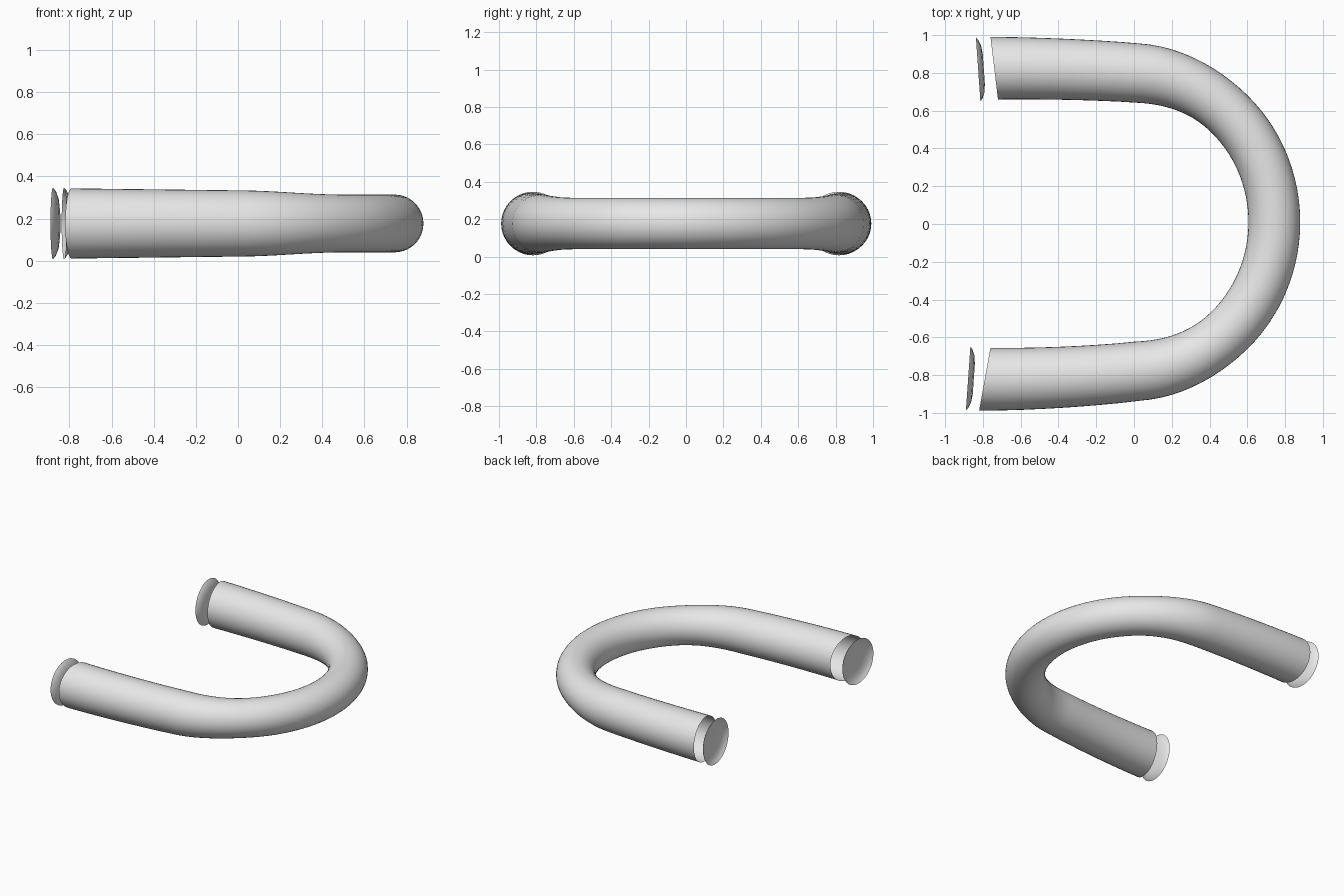
import bpy, bmesh, math
from mathutils import Vector

SIDES = 40
MID_Z = 0.177

cube = bpy.data.objects.get("Cube")
if cube:
    bpy.data.objects.remove(cube)

grey = bpy.data.materials.new("light grey")
grey.use_nodes = True
grey.diffuse_color = (0.8, 0.8, 0.8, 1)
grey.node_tree.nodes["Principled BSDF"].inputs["Base Color"].default_value = (0.8, 0.8, 0.8, 1)


def ring(bm, centre, across, radius):
    """Circle of vertices spanned by a sideways vector and z."""
    verts = []
    for i in range(SIDES):
        a = math.tau * i / SIDES
        offset = across * math.cos(a) + Vector((0, 0, math.sin(a)))
        verts.append(bm.verts.new(centre + offset * radius))
    return verts


def bridge(bm, a, b):
    for i in range(SIDES):
        j = (i + 1) % SIDES
        bm.faces.new((a[i], a[j], b[j], b[i]))


def finish(bm, name):
    mesh = bpy.data.meshes.new(name)
    bmesh.ops.recalc_face_normals(bm, faces=bm.faces)
    for f in bm.faces:
        f.smooth = True
    bm.to_mesh(mesh)
    bm.free()
    mesh.materials.append(grey)
    obj = bpy.data.objects.new(name, mesh)
    bpy.context.collection.objects.link(obj)
    return obj


def tube_radius(x):
    """Legs are thicker than the bend."""
    if x < 0:
        return 0.157 - 0.012 * x
    t = min(x / 0.5, 1)
    return 0.157 - 0.02 * t * t * (3 - 2 * t)


# Centre line: back leg, half-round bend, front leg
path = []
for i in range(8):
    t = i / 8
    path.append(Vector((-0.74 + 0.76 * t, 0.825 - 0.025 * t ** 2, MID_Z)))
for i in range(49):
    a = math.radians(87 - 174 * i / 48)
    path.append(Vector((-0.02 + 0.763 * math.cos(a), 0.01 + 0.79 * math.sin(a), MID_Z)))
for i in range(7, -1, -1):
    t = i / 8
    path.append(Vector((-0.79 + 0.81 * t, -0.822 + 0.042 * t ** 2, MID_Z)))

# Open tube swept along the centre line, with slanted mouths
bm = bmesh.new()
rings = []
last = len(path) - 1
for i, p in enumerate(path):
    d = (path[min(i + 1, last)] - path[max(i - 1, 0)]).normalized()
    across = Vector((-d.y, d.x, 0))
    if i == 0:
        across = Vector((-0.12, 1, 0))
    elif i == last:
        across = Vector((-0.18, -1, 0))
    rings.append(ring(bm, p, across, tube_radius(p.x)))
for a, b in zip(rings, rings[1:]):
    bridge(bm, a, b)
finish(bm, "bent_tube")


# Thin dished caps standing just off the mouths
def end_cap(name, x, y, slant):
    bm = bmesh.new()
    across = Vector((slant, 1, 0))
    axis = Vector((1, -slant, 0)).normalized()
    centre = Vector((x, y, MID_Z))
    profile = [(0.17, 0), (0.155, 0.012), (0.125, 0.024), (0.08, 0.03)]
    loops = [ring(bm, centre + axis * depth, across, r) for r, depth in profile]
    for a, b in zip(loops, loops[1:]):
        bridge(bm, a, b)
    bm.faces.new(loops[-1])
    finish(bm, name)


end_cap("back_end_cap", -0.825, 0.818, -0.07)
end_cap("front_end_cap", -0.878, -0.818, 0.07)
